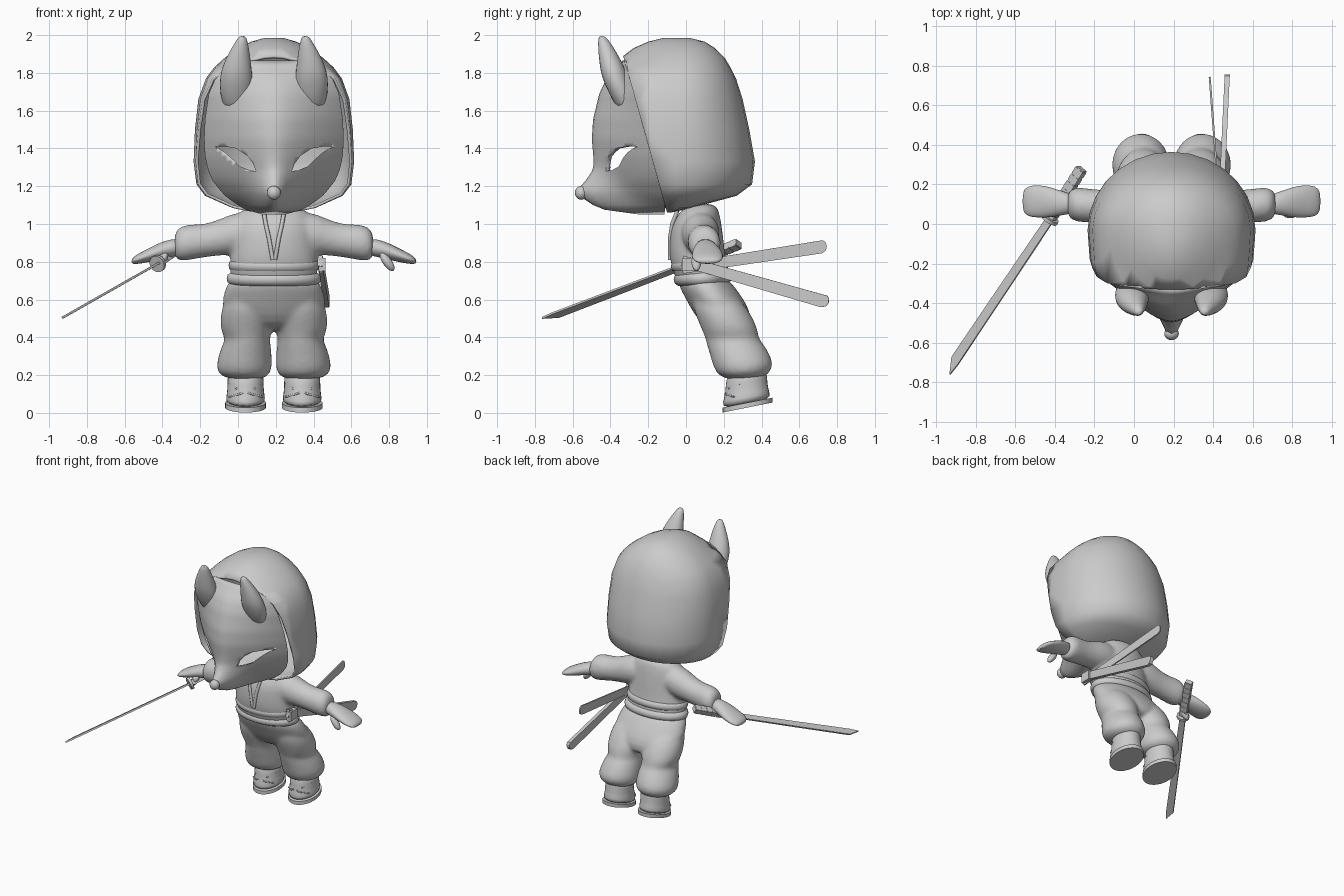
import bpy, bmesh, math
from mathutils import Vector, Matrix

if "Cube" in bpy.data.objects:
    bpy.data.objects.remove(bpy.data.objects["Cube"])

CX = 0.19  # the figure's own centre line
grey = bpy.data.materials.new("plain_grey")
grey.use_nodes = True
grey.diffuse_color = (0.6, 0.6, 0.6, 1)
grey.node_tree.nodes["Principled BSDF"].inputs["Base Color"].default_value = (0.6, 0.6, 0.6, 1)


def finish(name, bm, subdiv=0, angle=40, shift=True):
    bmesh.ops.recalc_face_normals(bm, faces=bm.faces)
    me = bpy.data.meshes.new(name)
    bm.to_mesh(me)
    bm.free()
    me.materials.append(grey)
    ob = bpy.data.objects.new(name, me)
    bpy.context.collection.objects.link(ob)
    ob.location.x = CX if shift else 0
    bpy.ops.object.select_all(action="DESELECT")
    ob.select_set(True)
    bpy.context.view_layer.objects.active = ob
    bpy.ops.object.shade_smooth_by_angle(angle=math.radians(angle))
    if subdiv:
        mod = ob.modifiers.new("subdivision", "SUBSURF")
        mod.levels = mod.render_levels = subdiv
    return ob


def bridge(bm, rows, closed=True):
    for a, b in zip(rows, rows[1:]):
        n = len(a)
        for i in range(n if closed else n - 1):
            j = (i + 1) % n
            bm.faces.new((a[i], a[j], b[j], b[i]))


def loft(name, rings, axis="Z", sx=1, n=16, slope=0, subdiv=1, angle=80):
    """Rings are (position, centre 1, centre 2, radius 1, radius 2)."""
    bm = bmesh.new()
    rows = []
    for pos, c1, c2, r1, r2 in rings:
        row = []
        for i in range(n):
            t = math.tau * i / n
            u, v = c1 + r1 * math.cos(t), c2 + r2 * math.sin(t)
            x, y, z = (u, v, pos + slope * (v - c2)) if axis == "Z" else (pos, u, v)
            row.append(bm.verts.new((sx * x, y, z)))
        rows.append(row)
    bridge(bm, rows)
    bm.faces.new(rows[0])
    bm.faces.new(rows[-1])
    return finish(name, bm, subdiv, angle)


def blend(name, parts, voxel, passes):
    """Join overlapping parts and fuse them into one soft skin."""
    bpy.ops.object.select_all(action="DESELECT")
    for p in parts:
        p.select_set(True)
    bpy.context.view_layer.objects.active = parts[0]
    bpy.ops.object.join()
    ob = parts[0]
    ob.name = name
    skin = ob.modifiers.new("fuse", "REMESH")
    skin.mode, skin.voxel_size, skin.use_smooth_shade = "VOXEL", voxel, True
    soft = ob.modifiers.new("soften", "SMOOTH")
    soft.factor, soft.iterations = .5, passes


def ellipsoid(name, centre, size, rot=0, sx=1):
    bm = bmesh.new()
    bmesh.ops.create_uvsphere(bm, u_segments=16, v_segments=10, radius=1)
    m = Matrix.Translation(centre) @ Matrix.Rotation(rot, 4, "Y") @ Matrix.Diagonal((*size, 1))
    bm.transform(Matrix.Diagonal((sx, 1, 1, 1)) @ m)
    return finish(name, bm, 0, 60)


def cord(name, points, radius):
    """A round tube through the points."""
    bm = bmesh.new()
    pts = [Vector(p) for p in points]
    rows = []
    for i, p in enumerate(pts):
        d = (pts[min(i + 1, len(pts) - 1)] - pts[max(i - 1, 0)]).normalized()
        a = d.cross(Vector((0, 1, 0))).normalized()
        b = d.cross(a)
        rows.append([bm.verts.new(p + a * radius * math.cos(t) + b * radius * math.sin(t))
                     for t in [math.tau * k / 8 for k in range(8)]])
    bridge(bm, rows)
    bm.faces.new(rows[0])
    bm.faces.new(rows[-1])
    return finish(name, bm, 0, 60)


def plank(name, start, end, side, profile, thick):
    """Outline (along 0-1, across) laid between two points, extruded both ways."""
    start, end = Vector(start), Vector(end)
    d = end - start
    w = (Vector(side) - d * (Vector(side).dot(d) / d.length_squared)).normalized()
    t = d.cross(w).normalized() * thick / 2
    bm = bmesh.new()
    rows = [[bm.verts.new(start + d * u + w * v + t * s) for u, v in profile] for s in (-1, 1)]
    bridge(bm, rows)
    for r in rows:
        bm.faces.new(r)
    return finish(name, bm, 0, 30, False)


def lerp_table(table, z):
    for a, b in zip(table, table[1:]):
        if z <= b[0]:
            f = (z - a[0]) / (b[0] - a[0])
            return [p + (q - p) * f for p, q in zip(a, b)]
    return table[-1]


def rim_y(z):
    return -0.1 - (z - 1.06) * 0.28


# Hood: stacked rings, cut open at the front by a leaning plane
bm = bmesh.new()
hood = [(1.06, .10, -.08, -.5), (1.085, .22, .03, -.6), (1.15, .365, .27, -.7), (1.21, .41, .35, -.7),
        (1.33, .425, .365, -.7), (1.5, .418, .335, -.75), (1.66, .40, .30, -.8), (1.77, .36, .265, -.68),
        (1.83, .315, .235, -.44), (1.88, .26, .205, -.345), (1.93, .19, .155, -.28), (1.965, .12, .10, -.2),
        (1.985, .05, .02, -.12)]
rows = []
for z, w, back, front in hood:
    mid = min(-.03, back - .08)
    row = []
    for i in range(28):
        t = math.tau * i / 28
        s = math.sin(t)
        row.append(bm.verts.new((w * math.cos(t), mid + s * (back - mid if s > 0 else mid - front), z)))
    rows.append(row)
bridge(bm, rows)
bm.faces.new(rows[0])
bm.faces.new(rows[-1])
bmesh.ops.bisect_plane(bm, geom=bm.verts[:] + bm.edges[:] + bm.faces[:], plane_co=(0, -.1, 1.06),
                       plane_no=(0, -.82, -.23), clear_outer=True)
ob = finish("hood", bm, 0, 50)
shell = ob.modifiers.new("thickness", "SOLIDIFY")
shell.thickness, shell.offset = .015, -1

# Mask: rows of (height, half width, forehead or cheek front, snout front)
face = [(1.05, .06, -.22, -.25), (1.065, .13, -.27, -.41), (1.105, .20, -.33, -.51), (1.15, .26, -.38, -.57),
        (1.185, .29, -.41, -.58), (1.23, .325, -.435, -.54), (1.29, .35, -.46, -.50), (1.36, .365, -.485, -.50),
        (1.45, .37, -.505, -.508), (1.555, .365, -.50, -.50), (1.69, .345, -.465, -.465), (1.77, .31, -.425, -.425),
        (1.82, .26, -.375, -.375), (1.865, .16, -.335, -.335)]
bm = bmesh.new()
rows = []
for k in range(33):
    z, w, cheek, snout = lerp_table(face, 1.05 + .815 * k / 32)
    row = []
    for i in range(33):
        u = math.sin(math.pi * (i / 32 - .5))
        bulge = (rim_y(z) - cheek) * (1 - (u * u + .01 * (1 - u * u)) ** .75)
        ridge = (cheek - snout) * math.exp(-(w * u / .085) ** 2)
        row.append(bm.verts.new((w * u, rim_y(z) - bulge - ridge, z)))
    rows.append(row)
bridge(bm, rows, False)
mask = finish("fox_mask", bm, 0, 60)
shell = mask.modifiers.new("thickness", "SOLIDIFY")
shell.thickness, shell.offset = .015, -1

# Slanted eye openings cut through the mask
bm = bmesh.new()
eye = [(.31, 1.41), (.26, 1.41), (.20, 1.40), (.14, 1.36), (.11, 1.32), (.095, 1.28),
       (.13, 1.285), (.18, 1.305), (.22, 1.345), (.26, 1.38)]
for sx in (-1, 1):
    pair = [[bm.verts.new((sx * x, y, z)) for x, z in eye] for y in (-.7, -.2)]
    bridge(bm, pair)
    for r in pair:
        bm.faces.new(r)
cutter = finish("eye_cutter", bm)
cutter.hide_render = cutter.hide_viewport = True
cut = mask.modifiers.new("eyes", "BOOLEAN")
cut.object, cut.operation, cut.solver = cutter, "DIFFERENCE", "EXACT"
ellipsoid("nose", (0, -.555, 1.165), (.037, .033, .037))

# Jacket body, with the sleeves fused on
jacket = [loft("jacket", [(1.11, 0, .085, .10, .07), (1.075, 0, .075, .18, .10), (1.0, 0, .055, .22, .135),
                          (.92, 0, .055, .22, .145), (.82, 0, .06, .235, .15), (.76, 0, .075, .238, .148),
                          (.70, 0, .085, .23, .14), (.66, 0, .10, .20, .12)], n=20)]
for sx in (-1, 1):
    jacket.append(loft("sleeve", [(.04, .075, .96, .09, .09), (.19, .075, .955, .11, .12), (.28, .085, .93, .09, .098),
                                  (.37, .09, .91, .084, .088), (.44, .095, .905, .09, .097),
                                  (.50, .1, .895, .088, .096), (.53, .1, .885, .06, .065)], "X", sx))
blend("jacket", jacket, .014, 6)

# Sash folds and collar
for name, z, y, r in (("sash_upper", .775, .07, .243), ("sash_lower", .705, .085, .253)):
    loft(name, [(z + .045, 0, y, r - .04, .11), (z + .035, 0, y, r, .155), (z - .02, 0, y + .005, r + .003, .158),
                (z - .035, 0, y + .005, r - .04, .11)], n=24, slope=.05)
for sx in (-1, 1):
    cord("collar_edge", [(sx * .055, -.045, 1.07), (sx * .043, -.073, 1.0), (sx * .025, -.085, .92),
                         (sx * .006, -.085, .81)], .011)

# Trousers: hips and two baggy legs fused together
trousers = [loft("trouser_hips", [(.72, 0, .09, .22, .12), (.69, 0, .095, .252, .147), (.6, 0, .155, .28, .155),
                                  (.52, 0, .195, .275, .155), (.43, 0, .23, .17, .11)], n=20)]
for sx in (-1, 1):
    trousers.append(loft("trouser_leg", [
        (.64, .13, .14, .12, .12), (.54, .14, .188, .145, .15), (.47, .142, .22, .145, .152),
        (.43, .145, .235, .137, .15), (.39, .14, .245, .12, .143), (.365, .144, .26, .13, .155),
        (.31, .152, .285, .143, .162), (.25, .157, .305, .152, .166), (.205, .157, .30, .142, .14),
        (.175, .15, .30, .09, .09)], sx=sx))
blend("trousers", trousers, .014, 6)

for sx in (-1, 1):
    # Boots with soles and crossed straps
    loft("boot", [(.23, .15, .32, .08, .09), (.20, .15, .32, .10, .112), (.13, .15, .32, .096, .112),
                  (.08, .15, .318, .106, .128), (.045, .15, .322, .106, .128)], sx=sx, slope=.2)
    loft("boot_sole", [(.054, .15, .325, .108, .132), (.028, .15, .325, .108, .132)], sx=sx, n=28,
         slope=.2, subdiv=0, angle=30)
    for flip in (-1, 1):
        cord("boot_strap", [(sx * .15 + flip * .088, .285, .155), (sx * .15 + flip * .05, .227, .13),
                            (sx * .15 - flip * .03, .207, .10), (sx * .15 - flip * .088, .255, .085)], .005)

    # Hands
    loft("hand", [(.49, .1, .88, .05, .045), (.55, .105, .872, .06, .048), (.61, .11, .855, .078, .045),
                  (.67, .115, .832, .085, .036), (.73, .115, .812, .08, .026), (.755, .115, .802, .05, .012)], "X", sx)
    ellipsoid("thumb", (.60, .055, .80), (.058, .026, .024), .95, sx)

    # Tall ears growing out of the mask
    loft("ear", [(1.58, .20, -.30, .06, .05), (1.70, .20, -.345, .092, .07), (1.78, .20, -.378, .09, .072),
                 (1.84, .195, -.393, .078, .066), (1.9, .185, -.413, .06, .052), (1.965, .171, -.434, .034, .034),
                 (1.998, .166, -.447, .017, .015)], sx=sx, n=12)

# Drawn sword in the right hand
tip, guard, pommel = Vector((-.945, -.75, .495)), Vector((-.425, .025, .79)), Vector((-.265, .28, .895))
side = (.685, -.606, .405)
blade = [(0, -.02), (.5, -.024), (.92, -.026), (1, .02), (.93, .026), (.5, .024), (0, .022)]
plank("sword_blade", guard, tip, side, blade, .012)
plank("sword_grip", guard, pommel, side, [(0, -.024), (1, -.024), (1, .024), (0, .024)], .036)
for k in range(7):
    plank("grip_wrap", guard.lerp(pommel, .06 + k * .135), guard.lerp(pommel, .17 + k * .135), side,
          [(0, -.026), (1, -.026), (1, .026), (0, .026)], .04)
bm = bmesh.new()
bmesh.ops.create_cone(bm, cap_ends=True, segments=20, radius1=.045, radius2=.045, depth=.018)
bm.transform(Matrix.Translation(guard) @ (pommel - guard).to_track_quat("Z", "Y").to_matrix().to_4x4())
finish("sword_guard", bm, 0, 30, False)

# Two sheaths hanging from the left hip
sheath = [(0, -.028), (.96, -.034), (.99, -.022), (1, .0), (.995, .022), (.98, .034), (0, .028)]
plank("sheath_upper", (.44, -.02, .765), (.383, .745, .883), (0, 0, 1), sheath, .01)
plank("sheath_lower", (.435, -.02, .805), (.472, .755, .583), (0, 0, 1), sheath, .026)
plank("sheath_holder", (.445, -.02, .785), (.445, .06, .785), (0, 0, 1),
      [(0, -.035), (1, -.035), (1, .035), (0, .035)], .035)
